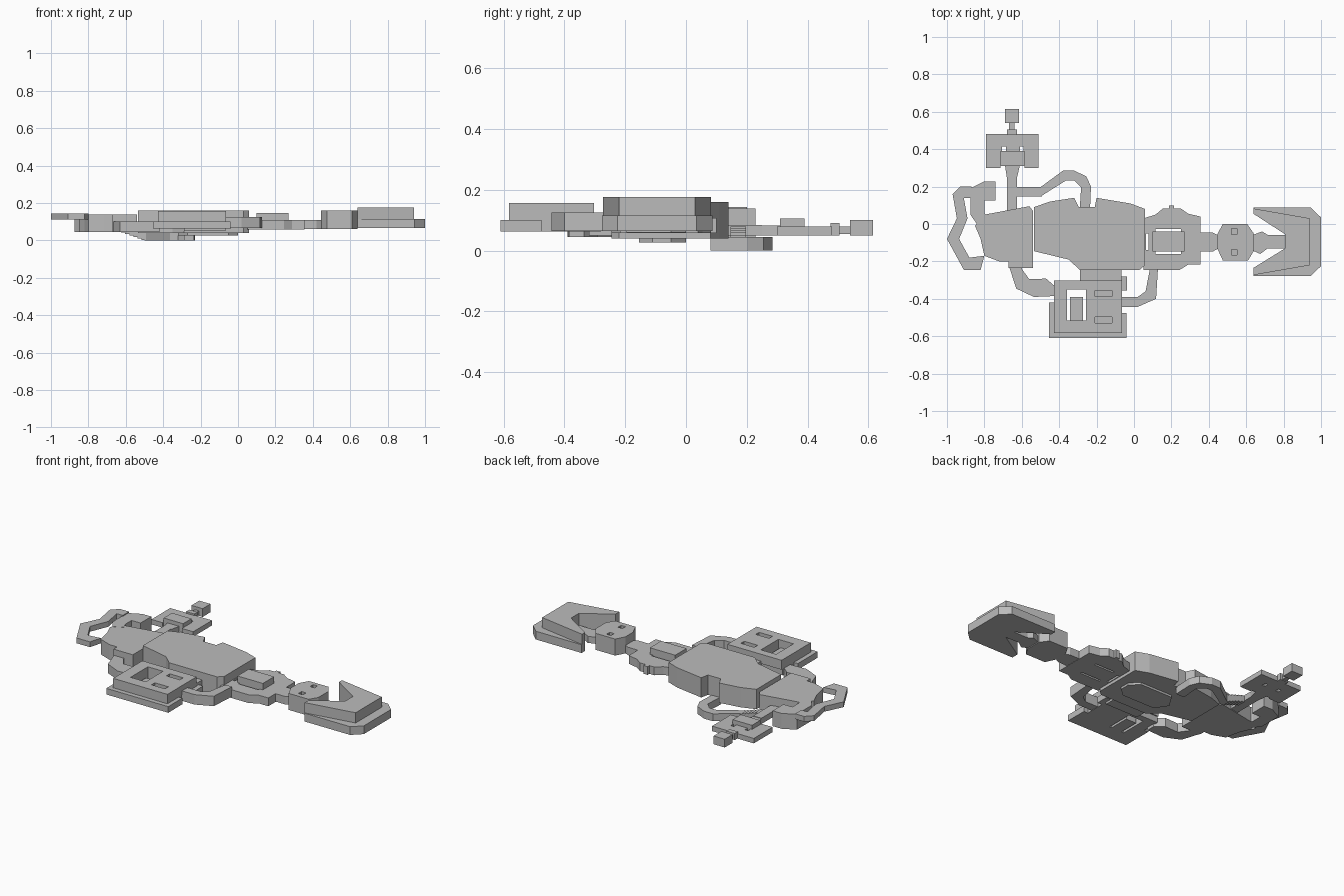
import bpy

grey = bpy.data.materials.new("hull_grey")
grey.diffuse_color = (0.5, 0.5, 0.5, 1)


def slab(name, z0, z1, outline, *holes):
    """Flat plan outline with optional holes, extruded from z0 to z1."""
    cu = bpy.data.curves.new(name, 'CURVE')
    cu.dimensions, cu.fill_mode = '2D', 'BOTH'
    cu.extrude = (z1 - z0) / 2
    for loop in (outline, *holes):
        sp = cu.splines.new('POLY')
        sp.points.add(len(loop) - 1)
        for p, (x, y) in zip(sp.points, loop):
            p.co = (x, y, 0, 1)
        sp.use_cyclic_u = True
    tmp = bpy.data.objects.new(name, cu)
    bpy.context.collection.objects.link(tmp)
    bpy.context.view_layer.update()
    deps = bpy.context.evaluated_depsgraph_get()
    me = bpy.data.meshes.new_from_object(tmp.evaluated_get(deps))
    bpy.data.objects.remove(tmp)
    for v in me.vertices:
        v.co.z += (z0 + z1) / 2
    me.materials.clear()
    me.materials.append(grey)
    me.polygons.foreach_set("use_smooth", [False] * len(me.polygons))
    ob = bpy.data.objects.new(name, me)
    bpy.context.collection.objects.link(ob)
    return ob


def rect(x0, x1, y0, y1):
    return [(x0, y0), (x1, y0), (x1, y1), (x0, y1)]


# Central hall with underside plate
slab("central_hall", 0.04, 0.16,
     [(-.535, .09), (-.45, .12), (-.32, .14), (-.295, .09), (-.21, .09), (-.2, .14),
      (-.02, .11), (.06, .08), (.06, -.22), (.03, -.245), (-.29, -.245),
      (-.35, -.19), (-.535, -.145)])
slab("underside_plate", 0.027, 0.04,
     [(-.32, -.08), (-.27, 0), (-.05, 0), (0, -.05), (0, -.11), (-.05, -.155), (-.27, -.155)])

# Left rounded room
slab("left_room", 0.045, 0.137,
     [(-.85, -.01), (-.8, .05), (-.56, .095), (-.54, .07), (-.54, -.235), (-.67, -.235),
      (-.67, -.2), (-.72, -.2), (-.8, -.17), (-.82, -.08)])

# Left looping passage
slab("left_passage", 0.112, 0.144,
     [(-.91, -.245), (-1, -.08), (-.947, .03), (-.97, .16), (-.93, .2), (-.87, .2),
      (-.87, .14), (-.91, .14), (-.89, .03), (-.935, -.08), (-.88, -.18), (-.8, -.17),
      (-.82, -.245)])
slab("left_alcove", 0.045, 0.138,
     [(-.875, .05), (-.875, .19), (-.8, .228), (-.74, .228), (-.74, .125), (-.8, .125),
      (-.8, .06), (-.78, .03), (-.84, 0)])

# Upper passage, stepping down from the stem
for i in range(6):
    x = -.625 + i * .022
    slab(f"upper_passage_step_{i}", .042 - i * .008, .08 - i * .007,
         rect(x, x + .022, .147, .197))
slab("upper_passage", 0, 0.045,
     [(-.5, .147), (-.5, .197), (-.38, .285), (-.32, .285), (-.255, .255), (-.23, .2),
      (-.235, .08), (-.29, .08), (-.283, .195), (-.32, .233), (-.363, .233)])

# Top antenna room
slab("antenna_stem", 0.05, 0.085, rect(-.68, -.625, .05, .25))
slab("antenna_funnel", 0.05, 0.082, [(-.68, .25), (-.625, .25), (-.61, .315), (-.69, .315)])
slab("antenna_plate", 0.05, 0.08,
     [(-.79, .3), (-.79, .48), (-.51, .48), (-.51, .3), (-.585, .3), (-.585, .32),
      (-.715, .32), (-.715, .3)],
     rect(-.705, -.685, .39, .415), rect(-.61, -.59, .39, .415))
slab("antenna_block", 0.05, 0.105, rect(-.715, -.585, .31, .39))
slab("antenna_collar", 0.05, 0.09, rect(-.68, -.625, .475, .505))
slab("antenna_link", 0.055, 0.08, rect(-.667, -.64, .5, .54))
slab("antenna_tip", 0.05, 0.1, rect(-.69, -.615, .54, .615))

# Lower machine room: base plate, box with window and slots, inner block
window = rect(-.358, -.257, -.516, -.35)
slots = [rect(-.208, -.118, y, y + .032) for y in (-.53, -.388)]
slab("lower_plate", 0.063, 0.1,
     [(-.455, -.61), (-.04, -.61), (-.04, -.475), (-.068, -.475), (-.068, -.31),
      (-.428, -.31), (-.428, -.42), (-.455, -.42)], window)
slab("lower_box_floor", 0.1, 0.125, rect(-.428, -.065, -.582, -.303), window)
slab("lower_box_top", 0.125, 0.157, rect(-.428, -.065, -.582, -.303), window, *slots)
slab("lower_box_block", 0.063, 0.11, rect(-.342, -.272, -.516, -.39))
slab("lower_neck", 0.05, 0.115, rect(-.29, -.068, -.32, -.235))
slab("lower_lug", 0.063, 0.1, rect(-.075, -.037, -.355, -.28))

# Lower passages
slab("lower_left_passage", 0.045, 0.1,
     [(-.67, -.22), (-.63, -.345), (-.535, -.39), (-.42, -.385), (-.42, -.335),
      (-.47, -.292), (-.56, -.295), (-.6, -.24), (-.59, -.22)])
slab("lower_right_passage", 0.065, 0.125,
     [(-.075, -.39), (.02, -.39), (.062, -.36), (.085, -.24), (.128, -.24),
      (.118, -.4), (.02, -.443), (-.075, -.443)])

# Right room with raised block between slits
slab("right_room", 0.058, 0.108,
     [(.05, .03), (.115, .05), (.155, .083), (.187, .083), (.187, .1), (.213, .1),
      (.213, .083), (.25, .083), (.29, .055), (.355, .04), (.355, -.217), (.29, -.217),
      (.245, -.245), (.05, -.245)],
     rect(.115, .25, -.04, -.028), rect(.115, .25, -.16, -.148),
     rect(.065, .078, -.14, -.05))
slab("right_room_block", 0.108, 0.147, rect(.1, .27, -.148, -.04))

# Neck and octagonal room
slab("neck", 0.06, 0.108,
     [(.35, -.045), (.42, -.045), (.46, -.065), (.46, -.125), (.42, -.148), (.35, -.148)])
octagon = [(.475, 0), (.605, 0), (.64, -.05), (.64, -.145), (.61, -.195), (.475, -.195),
           (.445, -.13), (.445, -.055)]
pits = [rect(.52, .55, y, y + .03) for y in (-.165, -.055)]
slab("octagon_room", 0.06, 0.14, octagon)
slab("octagon_roof", 0.14, 0.16, octagon, *pits)
slab("end_link", 0.065, 0.105,
     [(.63, -.06), (.685, -.04), (.715, -.058), (.82, -.058), (.82, -.13), (.715, -.13),
      (.675, -.16), (.63, -.14)])

# End room: two notched layers
notch = [(.638, -.235), (.808, -.13), (.808, -.055), (.638, .055)]
slab("end_room_base", 0.065, 0.115,
     [(.638, .087), (.945, .087), (1, .035), (1, -.225), (.945, -.277), (.638, -.277)] + notch)
slab("end_room_roof", 0.115, 0.177,
     [(.638, .083), (.942, .03), (.942, -.22), (.638, -.273)] + notch)
